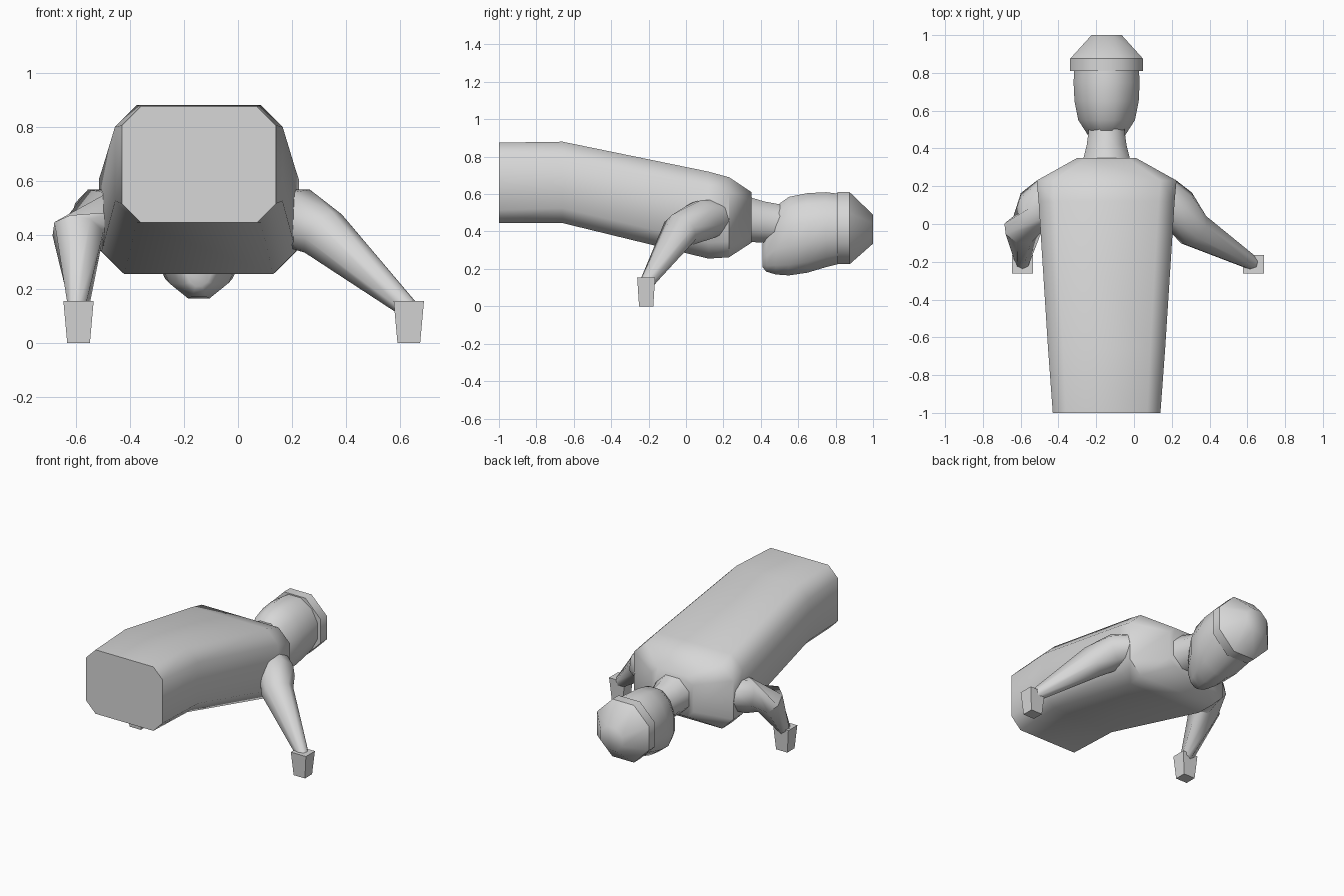
import bpy, math
from mathutils import Vector

if "Cube" in bpy.data.objects:
    bpy.data.objects.remove(bpy.data.objects["Cube"])

CX = -0.145  # centre line of the body

grey = bpy.data.materials.new("plain_grey")
grey.diffuse_color = (0.68, 0.68, 0.68, 1)
grey.use_nodes = True
grey.node_tree.nodes["Principled BSDF"].inputs["Base Color"].default_value = grey.diffuse_color


def loft(name, rings, angle=50):
    """Skin a list of equal-sized point rings and cap both ends."""
    n = len(rings[0])
    verts = [tuple(p) for r in rings for p in r]
    faces = []
    for i in range(len(rings) - 1):
        for j in range(n):
            a, b = i * n + j, i * n + (j + 1) % n
            faces.append((a, b, b + n, a + n))
    faces.append(tuple(reversed(range(n))))
    faces.append(tuple(range(len(verts) - n, len(verts))))
    mesh = bpy.data.meshes.new(name)
    mesh.from_pydata(verts, [], faces)
    mesh.materials.append(grey)
    obj = bpy.data.objects.new(name, mesh)
    bpy.context.collection.objects.link(obj)
    bpy.ops.object.select_all(action='DESELECT')
    obj.select_set(True)
    bpy.context.view_layer.objects.active = obj
    bpy.ops.object.mode_set(mode='EDIT')
    bpy.ops.mesh.select_all(action='SELECT')
    bpy.ops.mesh.normals_make_consistent(inside=False)
    bpy.ops.object.mode_set(mode='OBJECT')
    bpy.ops.object.shade_smooth_by_angle(angle=math.radians(angle))
    return obj


def chamfered(y, w, lo, hi, c):
    """Rectangle with cut corners, across the body."""
    pts = [(w - c, lo), (w, lo + c), (w, hi - c), (w - c, hi),
           (c - w, hi), (-w, hi - c), (-w, lo + c), (c - w, lo)]
    return [(CX + x, y, z) for x, z in pts]


def oval(y, w, lo, hi, n):
    """Oval whose flat sides touch the given width and height."""
    k = 1 / math.cos(math.pi / n)
    ring = []
    for i in range(n):
        a = 2 * math.pi * (i + 0.5) / n
        ring.append((CX + k * w * math.cos(a), y,
                     (lo + hi) / 2 + k * (hi - lo) / 2 * math.sin(a)))
    return ring


def limb(name, stations, n=8):
    """Round tube along a bent path of (point, radius)."""
    pts = [Vector(p) for p, r in stations]
    rings = []
    for i, (p, r) in enumerate(stations):
        t = (pts[min(i + 1, len(pts) - 1)] - pts[max(i - 1, 0)]).normalized()
        u = t.cross(Vector((0, 1, 0.6))).normalized()
        v = t.cross(u)
        rings.append([pts[i] + r * (u * math.cos(a) + v * math.sin(a))
                      for a in (2 * math.pi * j / n for j in range(n))])
    return loft(name, rings)


# torso, from the cut waist to the collar
loft("torso", [chamfered(*s) for s in (
    (-1.0, 0.285, 0.445, 0.875, 0.07),
    (-0.66, 0.31, 0.445, 0.88, 0.08),
    (0.12, 0.36, 0.255, 0.72, 0.085),
    (0.23, 0.37, 0.262, 0.69, 0.085),
    (0.35, 0.155, 0.34, 0.61, 0.045))])

# neck
loft("neck", [oval(*s, 8) for s in (
    (0.32, 0.13, 0.345, 0.59),
    (0.42, 0.105, 0.34, 0.56),
    (0.53, 0.09, 0.33, 0.54))])

# head, face down
loft("head", [oval(*s, 12) for s in (
    (0.408, 0.045, 0.21, 0.33),
    (0.43, 0.075, 0.185, 0.42),
    (0.48, 0.105, 0.17, 0.535),
    (0.55, 0.15, 0.165, 0.585),
    (0.65, 0.17, 0.18, 0.605),
    (0.75, 0.175, 0.21, 0.61),
    (0.83, 0.17, 0.23, 0.60))])

# hat: straight band, then tapered crown
loft("hat_band", [oval(y, 0.193, 0.225, 0.61, 8) for y in (0.81, 0.875)])
loft("hat_crown", [oval(0.875, 0.193, 0.225, 0.61, 8),
                   oval(1.0, 0.08, 0.335, 0.49, 8)])

# arms and tapered block hands
for side, inner, shoulder, elbow, hand in (
        ("left", -0.44, -0.515, -0.592, -0.59),
        ("right", 0.15, 0.225, 0.315, 0.632)):
    limb(side + "_arm", [((inner, 0.17, 0.475), 0.095),
                         ((shoulder, 0.09, 0.46), 0.115),
                         ((elbow, -0.03, 0.405), 0.1),
                         ((hand, -0.21, 0.125), 0.038)])
    loft(side + "_hand", [
        [(hand + sx * w, -0.213 + sy * d, z)
         for sx, sy in ((-1, -1), (1, -1), (1, 1), (-1, 1))]
        for z, w, d in ((0, 0.042, 0.038), (0.155, 0.056, 0.048))], 20)
